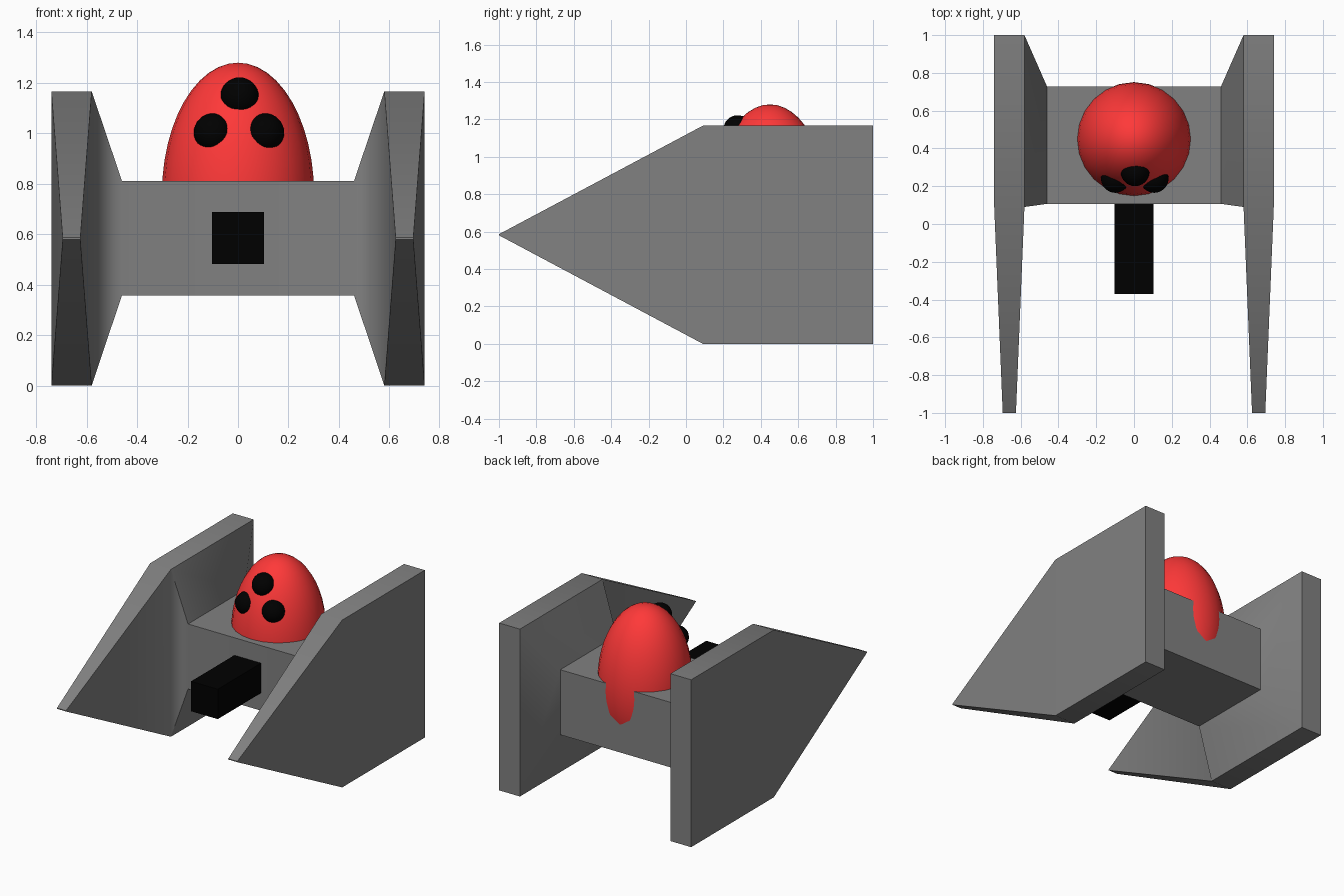
import bpy, bmesh, math

if "Cube" in bpy.data.objects:
    bpy.data.objects.remove(bpy.data.objects["Cube"])


def colour(name, rgb):
    m = bpy.data.materials.new(name)
    m.diffuse_color = (*rgb, 1)
    m.use_nodes = True
    m.node_tree.nodes["Principled BSDF"].inputs["Base Color"].default_value = m.diffuse_color
    return m


def finish(ob, name, mat, angle=30):
    ob.name = name
    ob.data.materials.append(mat)
    bpy.ops.object.select_all(action='DESELECT')
    ob.select_set(True)
    bpy.context.view_layer.objects.active = ob
    bpy.ops.object.shade_smooth_by_angle(angle=math.radians(angle))


red = colour("red", (1.0, 0.04, 0.04))
black = colour("black", (0.0, 0.0, 0.0))
grey = colour("dark_grey", (0.22, 0.22, 0.22))

MID, TOP = 0.583, 1.166

# Hull: rectangles lofted along x, flaring from the middle into the wings
slab = (0.09, 1.0, 0.0, TOP)
core = (0.107, 0.727, 0.358, 0.811)
sections = [(-0.74, slab), (-0.58, slab), (-0.46, core),
            (0.46, core), (0.58, slab), (0.74, slab)]
bm = bmesh.new()
rings = [[bm.verts.new((x, y, z)) for y, z in
          ((y0, z0), (y0, z1), (y1, z1), (y1, z0))]
         for x, (y0, y1, z0, z1) in sections]
fronts = []
for i, (a, b) in enumerate(zip(rings, rings[1:])):
    for k in range(4):
        n = (k + 1) % 4
        f = bm.faces.new((a[k], a[n], b[n], b[k]))
        if k == 0 and i in (0, 4):
            fronts.append(f)
bm.faces.new(rings[0])
bm.faces.new(rings[-1][::-1])

# Wing tips: pull the front of each slab into a thin edge
for f in bmesh.ops.extrude_discrete_faces(bm, faces=fronts)['faces']:
    for v in f.verts:
        side = math.copysign(1, v.co.x)
        v.co = (side * (0.66 + (0.035 if abs(v.co.x) > 0.66 else -0.035)),
                -1.0, MID + (0.003 if v.co.z > MID else -0.003))
bmesh.ops.recalc_face_normals(bm, faces=bm.faces)
mesh = bpy.data.meshes.new("hull")
bm.to_mesh(mesh)
bm.free()
hull = bpy.data.objects.new("hull", mesh)
bpy.context.collection.objects.link(hull)
finish(hull, "hull", grey)

# Blend the shading where the hull front meets the inner wing faces
for e in mesh.edges:
    p, q = (mesh.vertices[i].co for i in e.vertices)
    if all(abs(abs(c.x) - 0.58) < 1e-4 and abs(c.y - 0.09) < 1e-4 for c in (p, q)):
        e.use_edge_sharp = False

# Cannon block
bpy.ops.mesh.primitive_cube_add(size=1, location=(0, -0.11, MID + 0.002))
cannon = bpy.context.object
cannon.scale = (0.206, 0.52, 0.208)
finish(cannon, "cannon", black)

# Egg-shaped dome sunk into the hull, its hidden underside flattened
CZ, H, FLOOR = 0.755, 0.525, 0.45
bpy.ops.mesh.primitive_uv_sphere_add(segments=24, ring_count=24, radius=1,
                                     location=(0, 0.449, CZ))
dome = bpy.context.object
dome.scale = (0.302, 0.302, H)
for v in dome.data.vertices:
    v.co.z = max(v.co.z, (FLOOR - CZ) / H)
finish(dome, "dome", red, 60)

# Three balls half buried in the front of the dome
for name, loc in (("spot_top", (0.006, 0.276, 1.146)),
                  ("spot_left", (-0.099, 0.241, 1.003)),
                  ("spot_right", (0.107, 0.241, 1.003))):
    bpy.ops.mesh.primitive_uv_sphere_add(segments=24, ring_count=16,
                                         radius=0.076, location=loc)
    finish(bpy.context.object, name, black, 60)
